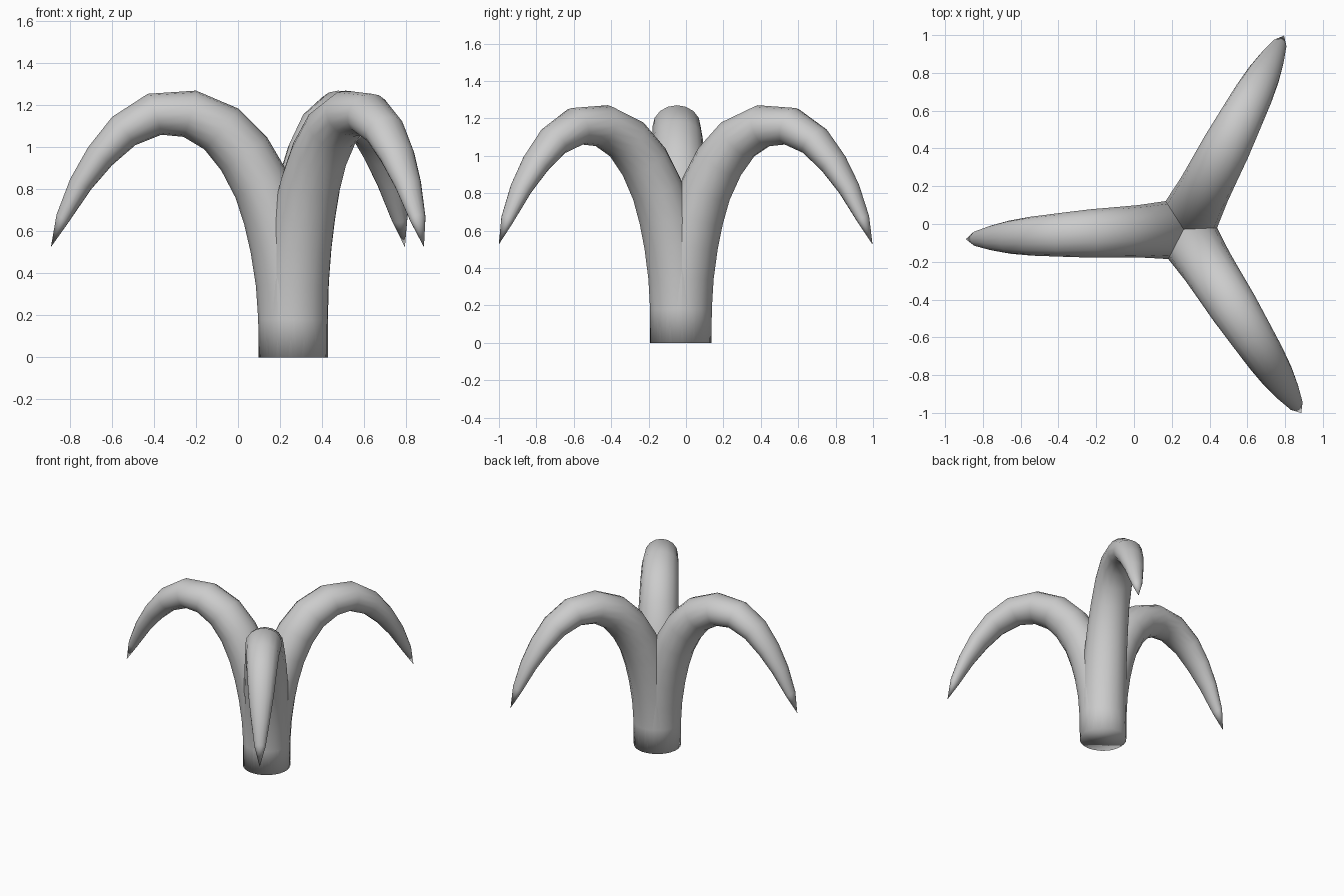
import bpy, bmesh, math
from mathutils import Vector

if "Cube" in bpy.data.objects:
    bpy.data.objects.remove(bpy.data.objects["Cube"])

SIDES = 16
CENTRE = Vector((0.263, -0.028, 0))

# rings along one arm: top edge (reach, z), underside (reach, z), half width
RINGS = [
    (-0.165, 0.00, 0.165, 0.00, 0.165),
    (-0.160, 0.19, 0.167, 0.18, 0.164),
    (-0.142, 0.37, 0.178, 0.34, 0.162),
    (-0.102, 0.55, 0.203, 0.50, 0.158),
    (-0.042, 0.72, 0.233, 0.63, 0.153),
    (0.032, 0.89, 0.275, 0.76, 0.147),
    (0.123, 1.045, 0.343, 0.89, 0.139),
    (0.263, 1.185, 0.423, 0.99, 0.134),
    (0.463, 1.27, 0.523, 1.05, 0.128),
    (0.693, 1.255, 0.628, 1.06, 0.115),
    (0.863, 1.145, 0.753, 1.01, 0.103),
    (0.978, 1.00, 0.863, 0.915, 0.088),
    (1.063, 0.85, 0.963, 0.80, 0.067),
    (1.128, 0.68, 1.073, 0.64, 0.040),
]
TIP = (1.155, 0.525)


def make_arm(name, degrees):
    a = math.radians(degrees)
    out = Vector((math.cos(a), math.sin(a), 0))
    side = Vector((-math.sin(a), math.cos(a), 0))
    up = Vector((0, 0, 1))
    bm = bmesh.new()
    loops = []
    for us, uz, ls, lz, w in RINGS:
        mid = CENTRE + out * (us + ls) / 2 + up * (uz + lz) / 2
        half = out * (us - ls) / 2 + up * (uz - lz) / 2
        loops.append([bm.verts.new(mid + half * math.cos(t) + side * w * math.sin(t))
                      for t in (2 * math.pi * i / SIDES for i in range(SIDES))])
    for lo, hi in zip(loops, loops[1:]):
        for i in range(SIDES):
            j = (i + 1) % SIDES
            bm.faces.new((lo[i], lo[j], hi[j], hi[i]))
    # flat foot and pointed tip
    bm.faces.new(loops[0])
    tip = bm.verts.new(CENTRE + out * TIP[0] + up * TIP[1])
    for i in range(SIDES):
        bm.faces.new((loops[-1][i], loops[-1][(i + 1) % SIDES], tip))
    bmesh.ops.recalc_face_normals(bm, faces=bm.faces[:])
    for f in bm.faces:
        f.smooth = True
    mesh = bpy.data.meshes.new(name)
    bm.to_mesh(mesh)
    bm.free()
    bpy.context.collection.objects.link(bpy.data.objects.new(name, mesh))


# three drooping arms sharing one trunk
for name, deg in (("left_arm", 182.6), ("back_arm", 62.6), ("front_arm", -57.4)):
    make_arm(name, deg)
